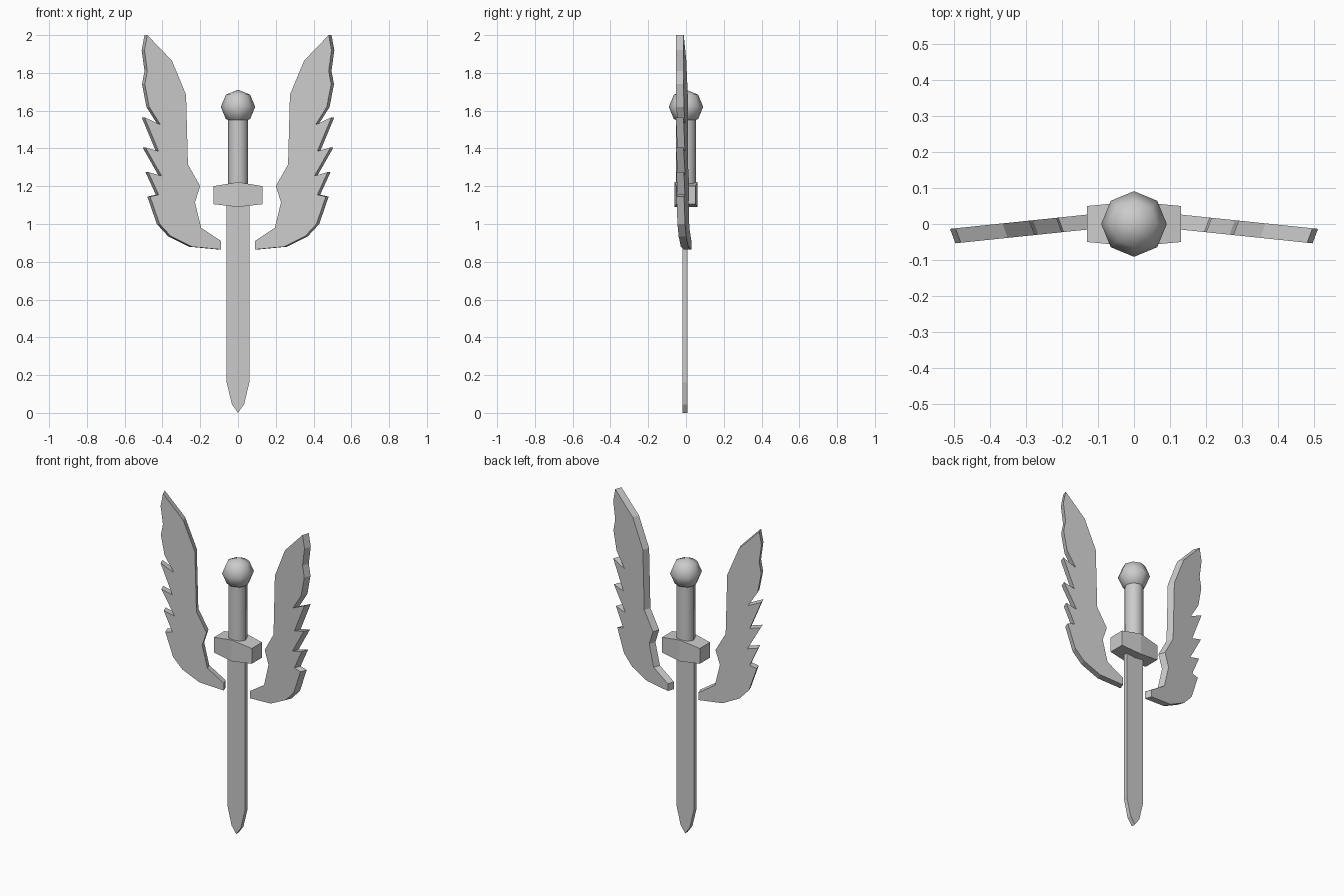
import bpy
import bmesh
import math

default_cube = bpy.data.objects.get("Cube")
if default_cube:
    bpy.data.objects.remove(default_cube, do_unlink=True)

# One plain grey metal for everything
GREY = (0.6, 0.6, 0.6, 1.0)
metal = bpy.data.materials.new("grey metal")
metal.use_nodes = True
metal.diffuse_color = GREY
metal.node_tree.nodes["Principled BSDF"].inputs["Base Color"].default_value = GREY


def finish(bm, name, smooth_angle=None):
    """Turn a bmesh into a named object with the metal material."""
    bmesh.ops.recalc_face_normals(bm, faces=bm.faces)
    mesh = bpy.data.meshes.new(name)
    bm.to_mesh(mesh)
    bm.free()
    mesh.materials.append(metal)
    obj = bpy.data.objects.new(name, mesh)
    bpy.context.collection.objects.link(obj)
    if smooth_angle:
        bpy.ops.object.select_all(action="DESELECT")
        obj.select_set(True)
        bpy.context.view_layer.objects.active = obj
        bpy.ops.object.shade_smooth_by_angle(angle=math.radians(smooth_angle))
    return obj


def loft(bm, rings):
    """Bridge equal-length rings of points and cap both ends."""
    loops = [[bm.verts.new(p) for p in ring] for ring in rings]
    for low, high in zip(loops, loops[1:]):
        for i in range(len(low)):
            j = (i + 1) % len(low)
            bm.faces.new((low[i], low[j], high[j], high[i]))
    bm.faces.new(loops[0])
    bm.faces.new(loops[-1])


# Blade: flat plate with a pointed lower end
half_profile = [(0.06, 1.12), (0.06, 0.16), (0.032, 0.045)]
blade_outline = half_profile + [(0, 0)] + [(-x, z) for x, z in reversed(half_profile)]
bm = bmesh.new()
loft(bm, [[(x, y, z) for x, z in blade_outline] for y in (-0.018, 0.008)])
finish(bm, "blade")

# Guard: crossbar that swells towards the middle
bm = bmesh.new()
loft(bm, [
    [(x, -d, low), (x, d, low), (x, d, high), (x, -d, high)]
    for x, d, low, high in ((-0.13, 0.05, 1.105, 1.2),
                            (0, 0.062, 1.09, 1.222),
                            (0.13, 0.05, 1.105, 1.2))
])
finish(bm, "guard")

# Grip: eight-sided rod
bm = bmesh.new()
corners = [(math.cos(i * math.pi / 4), math.sin(i * math.pi / 4)) for i in range(8)]
loft(bm, [[(0.054 * c, 0.054 * s, z) for c, s in corners] for z in (1.17, 1.57)])
finish(bm, "grip", 50)

# Pommel: coarse rounded ball
bm = bmesh.new()
bmesh.ops.create_uvsphere(bm, u_segments=8, v_segments=4, radius=0.091)
bmesh.ops.translate(bm, verts=bm.verts, vec=(0, 0, 1.62))
finish(bm, "pommel", 60)

# Wings: feathered slabs swept slightly forwards at the outside
wing_outline = [
    (0.48, 2.0), (0.35, 1.865), (0.275, 1.685), (0.265, 1.315), (0.2, 1.2),
    (0.228, 1.115), (0.195, 0.98), (0.09, 0.91), (0.09, 0.865), (0.245, 0.88),
    (0.355, 0.935), (0.415, 1.0), (0.465, 1.145), (0.42, 1.155), (0.475, 1.275),
    (0.405, 1.255), (0.49, 1.405), (0.42, 1.385), (0.495, 1.565), (0.41, 1.525),
    (0.47, 1.62), (0.493, 1.74), (0.48, 1.81), (0.495, 1.92),
]
for name, side in (("left_wing", 1), ("right_wing", -1)):
    bm = bmesh.new()
    front = [(side * x, -0.002 - 0.104 * x, z) for x, z in wing_outline]
    back = [(side * (x + 0.015), 0.038 - 0.104 * x, z) for x, z in wing_outline]
    loft(bm, [front, back])
    finish(bm, name)
